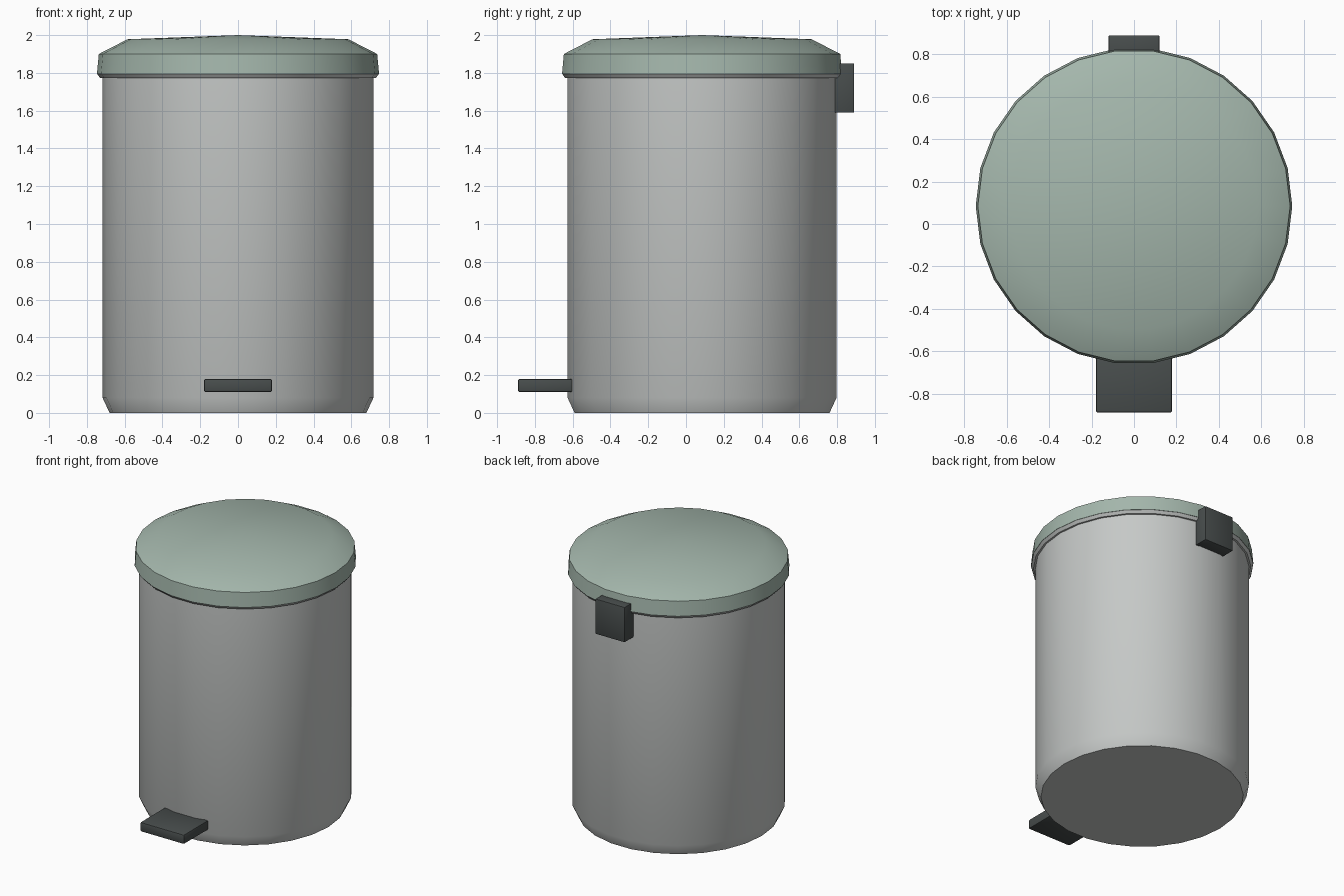
import bpy
import bmesh
import math

if "Cube" in bpy.data.objects:
    bpy.data.objects.remove(bpy.data.objects["Cube"], do_unlink=True)

SIDES = 26
AXIS_Y = 0.085


def material(name, rgb):
    mat = bpy.data.materials.new(name)
    mat.use_nodes = True
    mat.diffuse_color = (*rgb, 1)
    bsdf = next(n for n in mat.node_tree.nodes if n.type == "BSDF_PRINCIPLED")
    bsdf.inputs["Base Color"].default_value = (*rgb, 1)
    return mat


def add_object(name, bm, mat):
    bmesh.ops.recalc_face_normals(bm, faces=bm.faces)
    mesh = bpy.data.meshes.new(name)
    bm.to_mesh(mesh)
    bm.free()
    mesh.materials.append(mat)
    obj = bpy.data.objects.new(name, mesh)
    bpy.context.collection.objects.link(obj)
    bpy.ops.object.select_all(action="DESELECT")
    obj.select_set(True)
    bpy.context.view_layer.objects.active = obj
    bpy.ops.object.shade_smooth_by_angle(angle=math.radians(30))
    return obj


def lathe(name, profile, mat, peak=None):
    """Turn (radius, height) points; cap the ends, the top optionally peaked."""
    bm = bmesh.new()
    rings = []
    for r, z in profile:
        angles = [math.tau * i / SIDES for i in range(SIDES)]
        rings.append([bm.verts.new((r * math.cos(a), AXIS_Y + r * math.sin(a), z))
                      for a in angles])
    for low, high in zip(rings, rings[1:]):
        for i in range(SIDES):
            j = (i + 1) % SIDES
            bm.faces.new((low[i], low[j], high[j], high[i]))
    bm.faces.new(rings[0][::-1])
    top = bm.faces.new(rings[-1])
    if peak:
        centre = bmesh.ops.poke(bm, faces=[top])["verts"][0]
        centre.co.z = peak
    return add_object(name, bm, mat)


def block(name, low, high, mat, bevel=0.01):
    bm = bmesh.new()
    bmesh.ops.create_cube(bm, size=1)
    for v in bm.verts:
        v.co = [h if c > 0 else l for c, l, h in zip(v.co, low, high)]
    bmesh.ops.bevel(bm, geom=bm.edges[:], offset=bevel, segments=2,
                    profile=0.5, affect="EDGES")
    return add_object(name, bm, mat)


steel = material("brushed grey", (0.56, 0.58, 0.57))
green = material("sage green", (0.37, 0.47, 0.41))
black = material("charcoal plastic", (0.065, 0.075, 0.074))

# Bin body with tapered foot and flared lip under the lid
lathe("bin_body", [(0.68, 0), (0.717, 0.08), (0.717, 1.773),
                   (0.73, 1.773), (0.745, 1.793)], steel)

# Shallow domed lid
lathe("lid", [(0.747, 1.793), (0.737, 1.9), (0.585, 1.978)], green, peak=2.0)

# Foot pedal at the front, hinge block at the back
block("foot_pedal", (-0.18, -0.89, 0.11), (0.18, -0.6, 0.18), black)
block("lid_hinge", (-0.12, 0.775, 1.59), (0.12, 0.89, 1.85), black, bevel=0.005)
